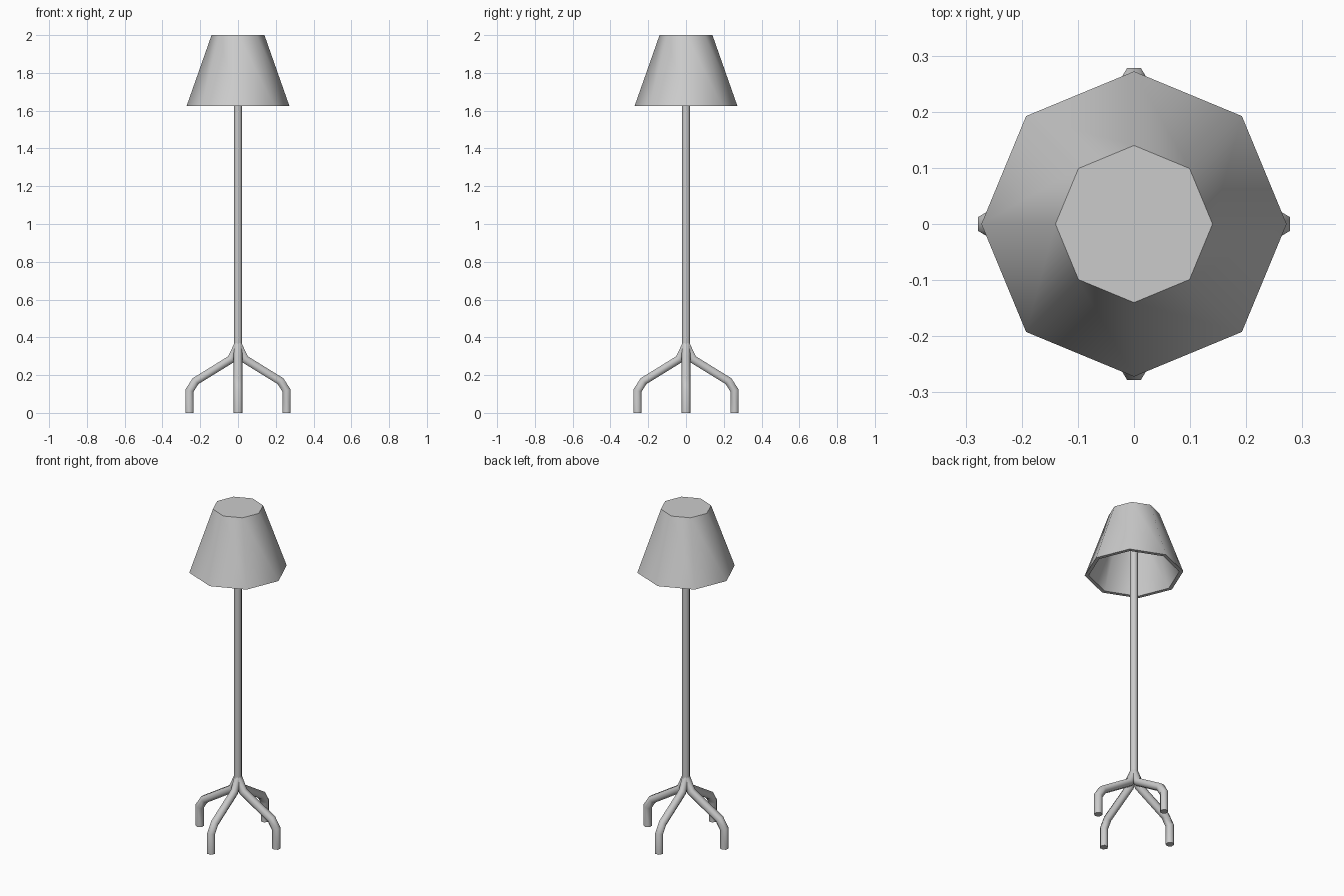
import bpy, bmesh
from math import pi, cos, sin
from mathutils import Vector, Matrix

if "Cube" in bpy.data.objects:
    bpy.data.objects.remove(bpy.data.objects["Cube"])


def finish(name, bm, angle=None):
    """Turn a bmesh into a smooth-shaded object."""
    bmesh.ops.recalc_face_normals(bm, faces=bm.faces[:])
    mesh = bpy.data.meshes.new(name)
    bm.to_mesh(mesh)
    bm.free()
    obj = bpy.data.objects.new(name, mesh)
    bpy.context.collection.objects.link(obj)
    for p in mesh.polygons:
        p.use_smooth = True
    if angle:
        bpy.ops.object.select_all(action='DESELECT')
        obj.select_set(True)
        bpy.context.view_layer.objects.active = obj
        bpy.ops.object.shade_smooth_by_angle(angle=angle)
    return obj


def loft(rings):
    """Skin a list of point rings and cap both ends."""
    bm = bmesh.new()
    loops = [[bm.verts.new(p) for p in ring] for ring in rings]
    for a, b in zip(loops, loops[1:]):
        n = len(a)
        for i in range(n):
            j = (i + 1) % n
            bm.faces.new((a[i], a[j], b[j], b[i]))
    bm.faces.new(loops[0])
    bm.faces.new(loops[-1])
    return bm


def circle(r, z, n):
    return [(r * cos(2 * pi * i / n), r * sin(2 * pi * i / n), z) for i in range(n)]


def tube(path, r, n, turn):
    """Sweep an n-gon along a path in the xz plane, mitred at the bends."""
    pts = [Vector((x, 0, z)) for x, z in path]
    rings = []
    for i, p in enumerate(pts):
        d0 = (p - pts[i - 1]).normalized() if i else None
        d1 = (pts[i + 1] - p).normalized() if i < len(pts) - 1 else None
        d0, d1 = d0 or d1, d1 or d0
        t = (d0 + d1).normalized()
        side = Vector((-t.z, 0, t.x)) / t.dot(d0)
        ring = []
        for k in range(n):
            a = 2 * pi * k / n
            ring.append(p + side * (r * cos(a + pi / n)) + Vector((0, r * sin(a + pi / n), 0)))
        rings.append(ring)
    bm = loft(rings)
    bmesh.ops.rotate(bm, verts=bm.verts[:], matrix=Matrix.Rotation(turn, 3, 'Z'))
    return bm


# Hollow octagonal shade with a closed top and a thin lower rim
shade_profile = [(0.14, 2.0), (0.272, 1.625), (0.25, 1.625), (0.125, 1.98)]
finish("lamp_shade", loft([circle(r, z, 8) for r, z in shade_profile]), pi / 4)

# Straight pole reaching up into the shade
finish("pole", loft([circle(0.022, z, 8) for z in (0.355, 1.98)]), pi / 3)

# Four bent legs splaying from the foot of the pole
leg_path = [(0.0, 0.36), (0.035, 0.285), (0.225, 0.168), (0.257, 0.118), (0.257, 0.0)]
for i, side in enumerate(("right", "back", "left", "front")):
    finish(side + "_leg", tube(leg_path, 0.0245, 6, i * pi / 2), 1.1)
